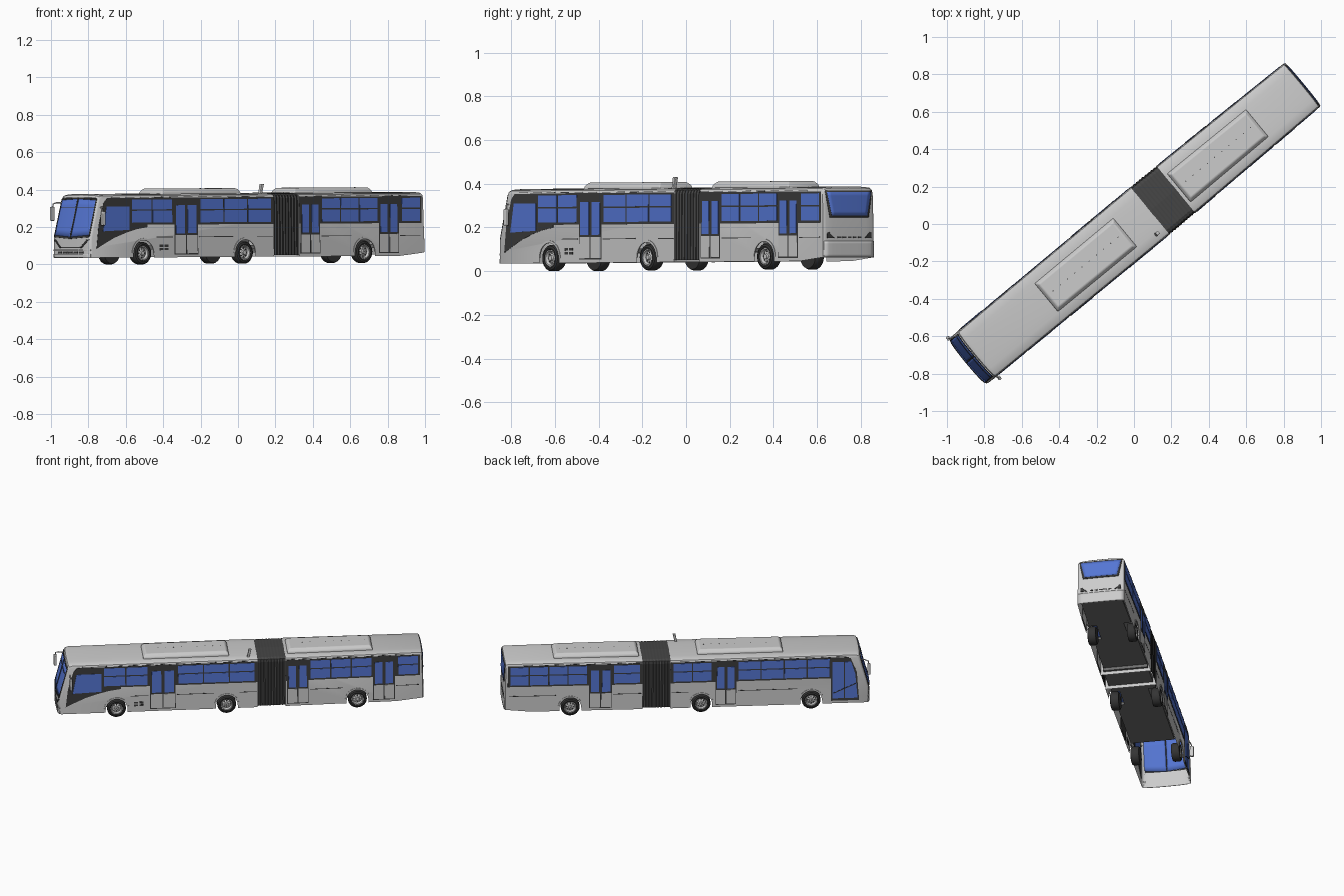
import bpy, bmesh, math
from mathutils import Matrix

if "Cube" in bpy.data.objects:
    bpy.data.objects.remove(bpy.data.objects["Cube"])

# Bus is built along local u (rear = +u, right side = +v), then turned into place
M = (Matrix.Translation((0, 0, .004)) @ Matrix.Rotation(math.radians(39.6), 4, 'Z')
     @ Matrix.Rotation(-.005, 4, 'Y'))

def widen(u, z):
    """Slight plan taper (widest at the joint) and slight inward lean of the sides."""
    k = 1.05 + .03*(u + 1.15) if u < .2 else 1.085 - .085*(u - .2)/.97
    return k * (1.006 - .05*(z - .04))

def material(name, col):
    m = bpy.data.materials.new(name)
    m.diffuse_color = col
    m.use_nodes = True
    m.node_tree.nodes["Principled BSDF"].inputs["Base Color"].default_value = m.diffuse_color
    return m
DARK = material("dark_trim", (.045, .045, .045, 1))
FOLD = material("bellows_grey", (.06, .06, .06, 1))
UNDER = material("underside_grey", (.16, .16, .16, 1))
GLASS = material("blue_glass", (.09, .18, .65, 1))
RUBBER = material("rubber", (.035, .035, .035, 1))

def finish(o, mat, smooth=False):
    bpy.context.collection.objects.link(o)
    o.matrix_world = M
    if mat:
        o.data.materials.append(mat)
    if smooth:
        bpy.ops.object.select_all(action='DESELECT')
        bpy.context.view_layer.objects.active = o
        o.select_set(True)
        bpy.ops.object.shade_smooth_by_angle(angle=math.radians(35))
    return o

def mk(name, verts, faces, mat=None, smooth=False):
    me = bpy.data.meshes.new(name)
    me.from_pydata([(u, v * widen(u, z), z) for u, v, z in verts], [], faces)
    bm = bmesh.new()
    bm.from_mesh(me)
    bmesh.ops.delete(bm, geom=[v for v in bm.verts if not v.link_faces], context='VERTS')
    bmesh.ops.recalc_face_normals(bm, faces=bm.faces)
    bm.to_mesh(me)
    bm.free()
    return finish(bpy.data.objects.new(name, me), mat, smooth)

def prisms(name, polys, v0, v1, mat=None):
    """Several (u, z) outlines extruded across v, in one object."""
    vs, fs = [], []
    for p in polys:
        b, n = len(vs), len(p)
        vs += [(u, v0, z) for u, z in p] + [(u, v1, z) for u, z in p]
        fs += [tuple(range(b, b + n)), tuple(range(b + 2*n - 1, b + n - 1, -1))]
        fs += [(b + i, b + (i+1) % n, b + n + (i+1) % n, b + n + i) for i in range(n)]
    return mk(name, vs, fs, mat)

def rect(a, b, c, d):
    return [(a, c), (b, c), (b, d), (a, d)]

# Plan and roof curvature: (v, roof height, corner set-back)
HALF = [(0, .378, 0), (.06, .3775, .001), (.1, .376, .003), (.135, .373, .007), (.145, .368, .012), (.15, .358, .02)]
def corner(v):
    v = abs(v)
    for (a, _, p), (b, _, q) in zip(HALF, HALF[1:]):
        if v <= b + 1e-6:
            return p + (q - p) * (v - a) / (b - a)
    return HALF[-1][2]
def front_u(v, z): return -1.161 + corner(v) + .27 * max(0, z - .145)
def rear_u(v, z): return 1.174 - .4 * corner(v) - .03 * max(0, z - .2)

def shell(name, f, r, rf, rr, arches, zr, ur, windscreen):
    """Body shell open underneath, with wheel arches in the sides."""
    rows = [(-v, t) for v, t, c in HALF[:0:-1]] + [(v, t) for v, t, c in HALF]
    vs, fs = [], []
    for v, t in rows:
        zs = [.09, .145] + [.145 + (t - .163) * k / 4 for k in range(1, 5)]
        F = [(f(v, z), z) for z in [.037] + zs]
        F += [(F[-1][0] + .25*rf, t - .006), (F[-1][0] + rf, t)]
        R = [(r(v, z), z) for z in [zr] + zs]
        R += [(R[-1][0] - .25*rr, t - .006), (R[-1][0] - rr, t)]
        loop = F + R[::-1]
        top_n = len(loop)
        loop.append((ur, .037))
        for c in arches[::-1]:
            arc = [(c + .07*math.cos(a), .06 + .07*math.sin(a)) for a in [math.pi*k/16 for k in range(17)]]
            loop += [(c + .07, .037)] + arc + [(c - .07, .037)]
        n = len(loop)
        vs += [(u, v, z) for u, z in loop]
    for i in range(len(rows) - 1):
        vm = abs(rows[i][0] + rows[i+1][0]) / 2
        for j in range(top_n - 1):
            if not (windscreen and 2 <= j <= 5 and vm < .13):
                fs.append((i*n + j, i*n + j + 1, (i+1)*n + j + 1, (i+1)*n + j))
    k = (len(rows) - 1) * n
    fs += [tuple(range(n)), tuple(range(k, k + n))]
    return mk(name, vs, fs, None, True)

AXLES = (-.787, -.084, .751)
shell("front_body", front_u, lambda v, z: .113, .025, 0, AXLES[:2], .037, .11, True)
shell("rear_body", lambda v, z: .292, rear_u, 0, .012, AXLES[2:], .054, 1.0, False)

# Floor, raised inside the skirts and narrow between the wheels
for i, (a, b, w, h) in enumerate([(-.66, -.17, .132, .1), (-.17, .0, .085, .15), (.0, .1, .132, .1),
                                  (.1, .308, .132, .095), (.308, .665, .132, .1),
                                  (.665, .84, .085, .15), (.84, 1.16, .132, .1)]):
    prisms("floor_%d" % i, [rect(a, b, .08 if i != 3 else .06, h)], -w, w, UNDER)

# Finely pleated bellows joint
sec = [(1, .046), (1, .35), (.96, .366), (.85, .374), (0, .379), (-.85, .374), (-.96, .366), (-1, .35), (-1, .046)]
vs, fs, n, K = [], [], len(sec), 18
for i in range(K + 1):
    d = .004 * (i % 2)
    vs += [(.112 + .181*i/K, v * (.151 - d), z - (d*.25 if z > .1 else 0)) for v, z in sec]
for i in range(K):
    fs += [(i*n + j, i*n + j + 1, (i+1)*n + j + 1, (i+1)*n + j) for j in range(n - 1)]
mk("bellows", vs, fs, FOLD)

# Side windows, doors and trim: (start, end, columns) and (start, end)
SIDES = {
    -1: dict(win=[(-.863, -.578, 2), (-.39, .105, 3), (.455, .851, 3), (1.015, 1.15, 1)],
             door=[(-.566, -.403), (.308, .445), (.858, .997)],
             line=[(-.69, -.575), (-.395, -.16), (.005, .115), (.455, .665), (1.005, 1.15)]),
    1: dict(win=[(-.9, -.31, 4), (-.145, .105, 2), (.31, .485, 1), (.65, 1.145, 4)],
            door=[(-.3, -.167), (.492, .639)],
            line=[(-.69, -.31), (.005, .115), (.305, .485), (.85, 1.15)])}
for s, d in SIDES.items():
    tag = "left" if s < 0 else "right"
    P = lambda name, polys, t, mat=None, t0=.147: prisms(
        tag + name, [[(u - .007, z) for u, z in p] for p in polys], s*t0, s*t, mat)
    bands = [rect(-1.02 if s > 0 else -.76, .119, .212, .356), rect(.3, 1.158, .212, .356)]
    panes, leaves, lines = [], [], [rect(a, b, .144, .148) for a, b in d['line']]
    lines += [rect(-1.0 + .1*k, -.94 + .1*k, .358, .361) for k in range(21) if not 11 <= k <= 12]
    for a, b, c in d['win']:
        w = (b - a) / c
        for k in range(c):
            u0, u1 = a + k*w + .004, a + (k+1)*w - .004
            panes += [rect(u0, u1, .223, .287), rect(u0, u1, .294, .347)]
    for a, b in d['door']:
        m = (a + b) / 2
        bands.append(rect(a, b, .052, .33))
        for u0, u1 in ((a + .005, m - .004), (m + .004, b - .005)):
            panes.append(rect(u0 + .006, u1 - .006, .165, .315))
            leaves.append(rect(u0, u1, .058, .155))
    if s < 0:   # driver's window and swooping dark panel
        bands.append([(-1.03, .355), (-1.055, .33), (-1.09, .21), (-1.105, .085), (-1.05, .112), (-.98, .144),
                      (-.9, .17), (-.83, .188), (-.752, .199), (-.752, .355)])
        panes.append([(-1.06, .178), (-.877, .185), (-.877, .31), (-1.035, .31)])
        P("_service_vent", [rect(u, u + .025, z, z + .012) for u in (-.67, -.635) for z in (.075, .093)], .1515, DARK)
    else:       # glazed front door
        bands.append([(-1.085, .055), (-.905, .055), (-.905, .35), (-1.03, .35), (-1.07, .25)])
        panes += [[(-1.075, .072), (-.995, .072), (-.995, .325), (-1.033, .325), (-1.06, .24)], rect(-.988, -.915, .072, .325)]
        P("_door_rail", [[(-1.065, .17), (-.92, .105), (-.92, .111), (-1.065, .176)]], .1545, DARK)
    P("_dark_band", bands, .1512, DARK)
    P("_window_glass", panes, .1527, GLASS, .146)
    P("_door_leaves", leaves, .1527)
    P("_body_lines", lines, .1508, DARK)
    arcs = [math.pi * k / 16 for k in range(17)]
    prisms(tag + "_arch_lips", [[(c + .08*math.cos(a), .06 + .08*math.sin(a)) for a in arcs] +
           [(c + .069*math.cos(a), .06 + .069*math.sin(a)) for a in arcs[::-1]] for c in AXLES], s*.147, s*.1527)

# Panels that follow the curved front and rear faces
def patches(name, quads, fn, out, mat=None):
    vs, fs, A, B = [], [], 12, 6
    for q in quads:
        b0 = len(vs)
        for i in range(A + 1):
            for j in range(B + 1):
                a, b = i / A, j / B
                v, z = [(q[0][k]*(1-a) + q[1][k]*a)*(1-b) + (q[3][k]*(1-a) + q[2][k]*a)*b for k in (0, 1)]
                vs.append((fn(v, z) + out, v, z))
        fs += [(b0 + i*(B+1) + j, b0 + (i+1)*(B+1) + j, b0 + (i+1)*(B+1) + j + 1, b0 + i*(B+1) + j + 1)
               for i in range(A) for j in range(B)]
    o = mk(name, vs, fs, mat, True)
    m = o.modifiers.new("thickness", 'SOLIDIFY')
    m.thickness, m.offset = .003, 0

def both(qs):
    return qs + [[(-v, z) for v, z in q] for q in qs]

patches("windscreen", both([[(.003, .148), (.137, .158), (.137, .347), (.003, .354)]]), front_u, -.001, GLASS)
patches("windscreen_frame", both([[(0, .138), (.141, .148), (.141, .158), (0, .148)], [(0, .352), (.14, .345), (.14, .353), (0, .36)],
        [(.136, .15), (.141, .15), (.141, .35), (.136, .35)], [(0, .143), (.004, .143), (.004, .355), (0, .355)]]), front_u, -.003, DARK)
patches("windscreen_sign_bar", [rect(-.136, .136, .305, .309)], front_u, -.003, DARK)
patches("headlamp_trim", both([[(.075, .09), (.088, .09), (.142, .136), (.125, .136)]]) + [rect(-.08, .08, .089, .094)], front_u, -.002, DARK)
patches("front_bumper", [rect(-.147, .147, .038, .058), rect(-.147, .147, .074, .082)], front_u, -.004)
patches("front_grille", [rect(-.1 + .042*k, -.068 + .042*k, .061, .071) for k in range(5)], front_u, -.002, DARK)
patches("rear_window_frame", [[(-.115, .235), (.115, .235), (.14, .36), (-.14, .36)]], rear_u, .001, DARK)
patches("rear_window", [[(-.105, .246), (.105, .246), (.131, .353), (-.131, .353)]], rear_u, .003, GLASS)
patches("tail_lamps", both([[(.09, .142), (.13, .142), (.13, .17), (.122, .17)]]), rear_u, .001, DARK)
patches("rear_vents", [rect(-.07 + .03*k, -.05 + .03*k, .142, .149) for k in range(5)], rear_u, .001, DARK)
patches("rear_bumper", [rect(-.147, .147, .056, .128)], rear_u, .002)

# Wheels turned from profiles of (radius, inset)
def lathe(name, prof, u, s, mat):
    S, n = 32, len(prof)
    vs = [(u + r*math.cos(2*math.pi*i/S), s*(.15 - y), .06 + r*math.sin(2*math.pi*i/S)) for i in range(S) for r, y in prof]
    fs = [(i*n + j, i*n + j + 1, (i+1) % S*n + j + 1, (i+1) % S*n + j) for i in range(S) for j in range(n - 1)]
    mk(name, vs, fs, mat, True)

for s in (-1, 1):
    for i, c in enumerate(AXLES):
        tag = "%s_%d" % ("left" if s < 0 else "right", i + 1)
        lathe("tyre_" + tag, [(.037, .006), (.039, .002), (.046, 0), (.055, .003), (.06, .01), (.06, .042),
                              (.055, .052), (.03, .052), (.001, .052)], c, s, RUBBER)
        lathe("wheel_rim_" + tag, [(.001, .004), (.011, .004), (.013, .013), (.028, .017), (.033, .005), (.038, .004)], c, s, None)
        holes = []
        for k in range(8):
            a = k * math.pi / 4
            x, z = c + .022*math.cos(a), .06 + .022*math.sin(a)
            holes.append([(x + .004*math.cos(t), z + .004*math.sin(t)) for t in [j*math.pi/3 for j in range(6)]])
        prisms("rim_holes_" + tag, holes, s*.13, s*.1365, DARK)

# Roof air-conditioning pods
def bevel(o, w):
    m = o.modifiers.new("bevel", 'BEVEL')
    m.width, m.segments = w, 3
for name, a, b in (("front", -.612, -.062), ("rear", .308, .855)):
    vs = [(u, v, z) for z, k in ((.365, 0), (.388, .003), (.404, .018))
          for u, v in ((a+k, -.098+k), (b-k, -.098+k), (b-k, .09-k), (a+k, .09-k))]
    fs = [(0, 1, 2, 3), (8, 9, 10, 11)] + [(4*r + i, 4*r + (i+1) % 4, 4*r + 4 + (i+1) % 4, 4*r + 4 + i) for r in (0, 1) for i in range(4)]
    bevel(mk(name + "_roof_pod", vs, fs, None, True), .006)
    prisms(name + "_pod_bolts", [rect(a + .05 + .05*k, a + .056 + .05*k, .402, .4045) for k in range(10)], -.002, .002, DARK)

# Roof aerial and mirrors
bevel(prisms("roof_aerial", [[(.05, .37), (.064, .37), (.078, .426), (.06, .426)]], -.119, -.101), .003)
def tube(name, pts):
    cu = bpy.data.curves.new(name, 'CURVE')
    cu.dimensions, cu.bevel_depth, cu.bevel_resolution = '3D', .0035, 2
    sp = cu.splines.new('POLY')
    sp.points.add(len(pts) - 1)
    for p, (u, v, z) in zip(sp.points, pts):
        p.co = (u, v * widen(u, z), z, 1)
    finish(bpy.data.objects.new(name, cu), None)
tube("right_mirror_arm", [(-1.09, .13, .33), (-1.13, .145, .332), (-1.15, .152, .325), (-1.153, .155, .3)])
tube("left_mirror_arm", [(-1.08, -.14, .305), (-1.085, -.16, .308), (-1.08, -.167, .28)])
bevel(prisms("right_mirror", [rect(-1.162, -1.144, .235, .31)], .144, .167), .005)
bevel(prisms("left_mirror", [rect(-1.087, -1.07, .21, .285)], -.178, -.156), .005)
